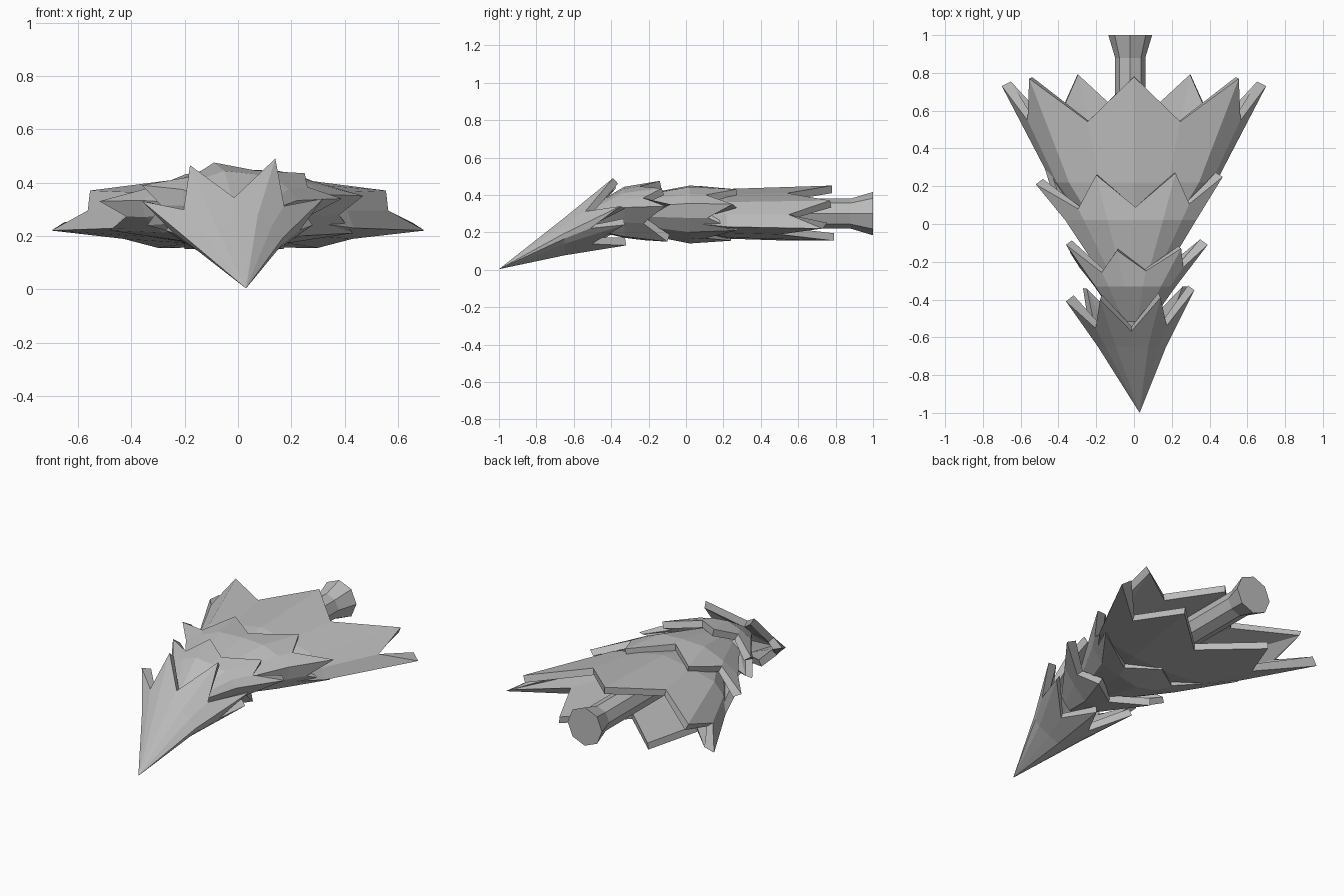
import bpy, bmesh, math
from mathutils import Vector

cube = bpy.data.objects.get("Cube")
if cube:
    bpy.data.objects.remove(cube)

grey = bpy.data.materials.new("stone grey")
grey.use_nodes = True
COLOUR = (0.5, 0.5, 0.5, 1)
grey.diffuse_color = COLOUR
grey.node_tree.nodes["Principled BSDF"].inputs["Base Color"].default_value = COLOUR

CENTRE_Z = 0.30


def loft(name, rings, cap_ends=False, shell=0.0):
    """Skin a list of closed rings of points, optionally with thickness."""
    bm = bmesh.new()
    rows = [[bm.verts.new(p) for p in ring] for ring in rings]
    n = len(rows[0])
    for a, b in zip(rows, rows[1:]):
        for i in range(n):
            j = (i + 1) % n
            bm.faces.new((a[i], a[j], b[j], b[i]))
    if cap_ends:
        bm.faces.new(rows[0])
        bm.faces.new(rows[-1])
    bmesh.ops.remove_doubles(bm, verts=bm.verts, dist=0.0005)
    bmesh.ops.recalc_face_normals(bm, faces=bm.faces)
    # keep the outside facing away from the long axis
    side = sum(f.normal.dot(f.calc_center_median() - Vector((0, f.calc_center_median().y, CENTRE_Z)))
               for f in bm.faces)
    if side < 0:
        bmesh.ops.reverse_faces(bm, faces=bm.faces)
    mesh = bpy.data.meshes.new(name)
    bm.to_mesh(mesh)
    bm.free()
    mesh.materials.append(grey)
    obj = bpy.data.objects.new(name, mesh)
    bpy.context.collection.objects.link(obj)
    if shell:
        mod = obj.modifiers.new("thickness", 'SOLIDIFY')
        mod.thickness = shell
        mod.offset = -1
        mod.use_even_offset = True
    return obj


def jagged_layer(name, tips, stations, valleys, tuck=0.0):
    """Flaring collar whose rim zigzags between the tips.
    Each station is (y, centre x, centre z, x scale, z scale); each valley is
    how far the rim reaches after that tip; tuck narrows the underside."""
    tips = [Vector(t) for t in tips]
    axis = Vector((0, 0, CENTRE_Z))
    outline = []
    for a, b in zip(tips, tips[1:] + tips[:1]):
        middle = (a + b) / 2 - axis
        outline += [a, axis + Vector((middle.x * 1.05, middle.y, middle.z * 1.05))]

    def section(p, y, cx, cz, sx, sz):
        drop = max(0, CENTRE_Z - p.z)
        return Vector((cx + p.x * sx * (1 - tuck * drop), y, cz + (p.z - CENTRE_Z) * sz))

    rings = [[section(p, *station) for p in outline] for station in stations]
    rim = [rings[-1][i].lerp(p, valleys[i // 2]) if i % 2 else p for i, p in enumerate(outline)]
    return loft(name, rings + [rim], shell=0.04)


# pointed head
jagged_layer("pointed_head",
             [(-.18, -.40, .465), (.14, -.39, .49), (.32, -.35, .34), (.28, -.33, .24),
              (.0, -.32, .13), (-.27, -.34, .22), (-.36, -.41, .33)],
             [(-1, .03, 0.003, 0, 0), (-.65, .0, .172, .53, .56)],
             [.32, .4, .45, .45, .45, .45, .4], tuck=1.5)

# front collar
jagged_layer("front_collar",
             [(-.09, -.14, .475), (.25, -.13, .435), (.39, -.11, .34), (.17, -.10, .15),
              (-.2, -.10, .15), (-.34, -.15, .24), (-.36, -.11, .39)],
             [(-.52, .0, .27, .22, .35), (-.33, .0, .30, .57, .82)],
             [.42, .48, .45, .45, .45, .5, .36], tuck=1.5)

# middle collar
jagged_layer("middle_collar",
             [(-.20, .26, .43), (.22, .27, .43), (.47, .25, .35), (.43, .27, .21),
              (0, .24, .155), (-.48, .32, .22), (-.52, .21, .33)],
             [(-.27, .0, .30, .33, .7), (.02, .0, .30, .70, 1.1)],
             [.28, .36, .4, .35, .35, .4, .28], tuck=2)

# rear collar, the same on both sides
right_tips = [(.555, .77, .37), (.70, .73, .22), (.30, .79, .155)]
jagged_layer("rear_collar",
             [(0, .78, .45)] + right_tips + [(-x, y, z) for x, y, z in reversed(right_tips)],
             [(0, .0, .30, .38, .6), (.22, .0, .30, .62, .88)],
             [.58, .62, .52, .52, .52, .62, .58])

# eight-sided stem with a flared end
stem = []
for y, r in ((.1, .08), (.88, .08), (1, .116)):
    stem.append([(-.02 + r * math.cos(math.tau * i / 8), y,
                  CENTRE_Z + r * math.sin(math.tau * i / 8)) for i in range(8)])
loft("stem", stem, cap_ends=True)
